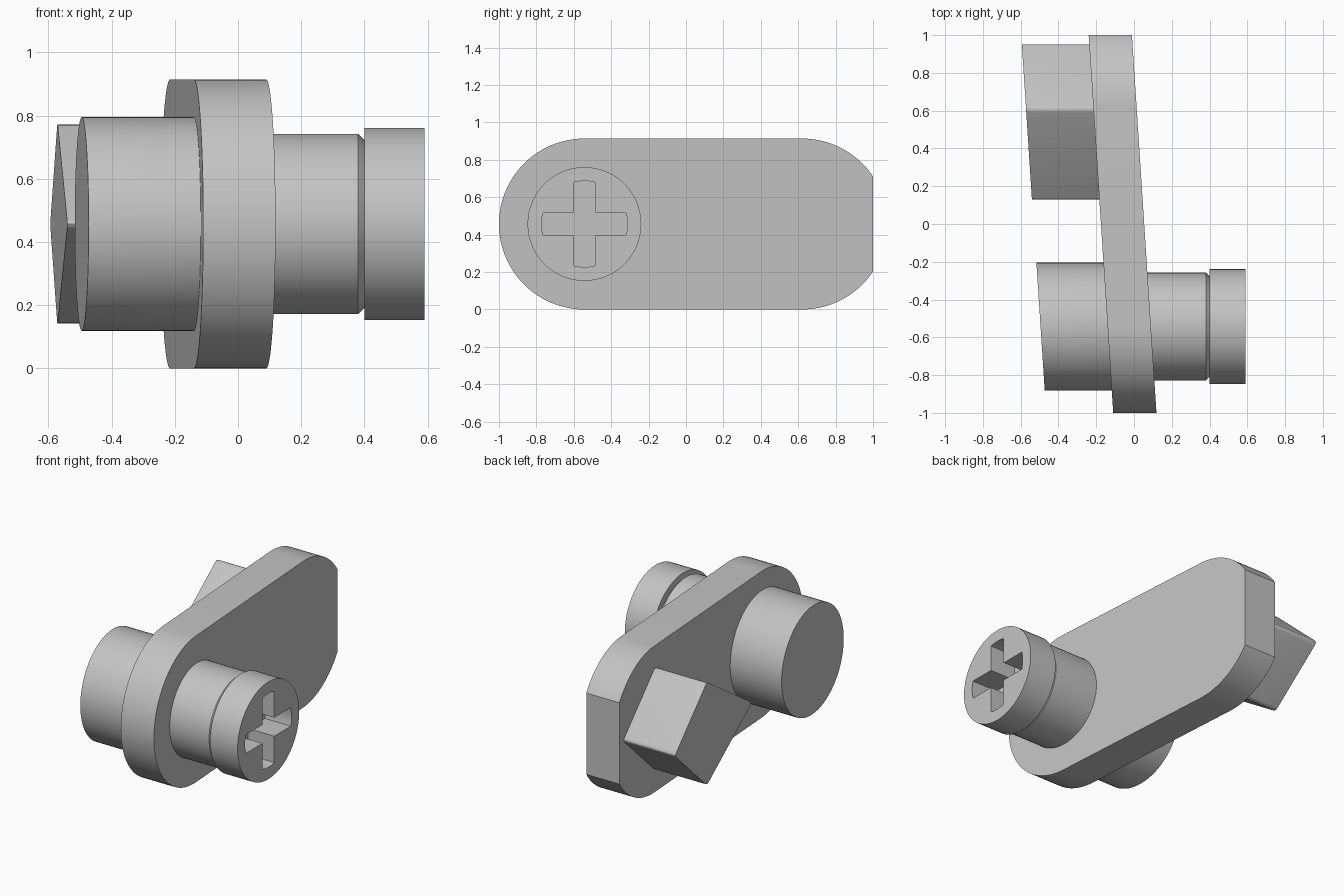
import bpy, bmesh
from math import sin, cos, asin, pi, sqrt, radians

cube = bpy.data.objects.get("Cube")
if cube:
    bpy.data.objects.remove(cube, do_unlink=True)

MID = 0.457      # height of the common centre line
PEG_Y = -0.543   # axis of the knob and the screw
SLOPE = -0.065   # lean of the plate: x shift per unit of y

grey = bpy.data.materials.new("plain grey")
grey.use_nodes = True
color = (0.55, 0.55, 0.55, 1)
grey.diffuse_color = color
grey.node_tree.nodes["Principled BSDF"].inputs["Base Color"].default_value = color


def arc(cy, cz, r, start, end, n):
    """Points of an arc in the y-z plane, angles in radians."""
    return [(cy + r * cos(start + (end - start) * i / n),
             cz + r * sin(start + (end - start) * i / n)) for i in range(n + 1)]


def finish(bm, name):
    bmesh.ops.recalc_face_normals(bm, faces=bm.faces)
    mesh = bpy.data.meshes.new(name)
    bm.to_mesh(mesh)
    bm.free()
    obj = bpy.data.objects.new(name, mesh)
    bpy.context.collection.objects.link(obj)
    mesh.materials.append(grey)
    return obj


def smooth(obj):
    bpy.ops.object.select_all(action='DESELECT')
    obj.select_set(True)
    bpy.context.view_layer.objects.active = obj
    bpy.ops.object.shade_smooth_by_angle(angle=radians(30))


def prism(name, outline, x0, x1, slope=0.0, round_end=0.0):
    """Extrude a y-z outline from x0 to x1 with both ends leaning by slope."""
    bm = bmesh.new()
    ends = [[bm.verts.new((x + slope * y, y, z)) for y, z in outline] for x in (x0, x1)]
    caps = [bm.faces.new(ring) for ring in ends]
    n = len(outline)
    for i in range(n):
        j = (i + 1) % n
        bm.faces.new((ends[0][i], ends[0][j], ends[1][j], ends[1][i]))
    if round_end:
        bmesh.ops.recalc_face_normals(bm, faces=bm.faces)
        bmesh.ops.bevel(bm, geom=list(caps[0].edges), offset=round_end,
                        segments=5, profile=0.5, affect='EDGES')
    return finish(bm, name)


def round_corners(corners, r, n=4):
    """Soften every corner of a polygon with a short quadratic curve."""
    result = []
    for k, (cy, cz) in enumerate(corners):
        sides = []
        for oy, oz in (corners[k - 1], corners[(k + 1) % len(corners)]):
            d = sqrt((oy - cy) ** 2 + (oz - cz) ** 2)
            sides.append((cy + (oy - cy) * r / d, cz + (oz - cz) * r / d))
        (ay, az), (by, bz) = sides
        for i in range(n + 1):
            t = i / n
            u = 1 - t
            result.append((u * u * ay + 2 * u * t * cy + t * t * by,
                           u * u * az + 2 * u * t * cz + t * t * bz))
    return result


# Leaning plate: round at the front, cut flat at the back
cut = asin(0.254 / MID)
outline = (arc(PEG_Y, MID, MID, pi / 2, 3 * pi / 2, 48)
           + arc(0.62, MID, MID, -pi / 2, -cut, 16)
           + arc(0.62, MID, MID, cut, pi / 2, 16))
smooth(prism("plate", outline, -0.175, 0.054, SLOPE))

# Round knob with a softened end
smooth(prism("round_knob", arc(PEG_Y, MID, 0.338, 0, 2 * pi, 72)[:-1],
             -0.06, -0.53, SLOPE, 0.035))

# Kite-shaped block with softened corners
kite = [(0.118, MID), (0.61, MID - 0.322), (0.96, MID), (0.61, MID + 0.322)]
smooth(prism("kite_block", round_corners(kite, 0.025), -0.06, -0.532, SLOPE, 0.022))

# Screw: shank with a chamfered neck, then the wider head
profile = [(0.0, 0.285), (0.38, 0.285), (0.4, 0.265), (0.4, 0.304), (0.59, 0.304)]
bm = bmesh.new()
rings = [[bm.verts.new((x, y, z)) for y, z in arc(PEG_Y, MID, r, 0, 2 * pi, 72)[:-1]]
         for x, r in profile]
for a, b in zip(rings, rings[1:]):
    for i in range(len(a)):
        bm.faces.new((a[i - 1], a[i], b[i], b[i - 1]))
bm.faces.new(rings[0])
bm.faces.new(rings[-1])
screw = finish(bm, "screw")

# Cross-shaped drive recess
half, reach = 0.058, 0.23
spread = asin(half / reach)
cross = []
for k in range(4):
    turn = k * pi / 2
    cross += arc(PEG_Y, MID, reach, turn - spread, turn + spread, 6)
    cross += arc(PEG_Y, MID, half * sqrt(2), turn + pi / 4, turn + pi / 4, 1)[:1]
cutter = prism("recess_cutter", cross, 0.4 + 0.01, 0.7)
cutter.hide_render = True
recess = screw.modifiers.new("recess", 'BOOLEAN')
recess.operation = 'DIFFERENCE'
recess.solver = 'EXACT'
recess.object = cutter
bpy.ops.object.select_all(action='DESELECT')
bpy.context.view_layer.objects.active = screw
screw.select_set(True)
bpy.ops.object.modifier_apply(modifier=recess.name)
bpy.data.objects.remove(cutter, do_unlink=True)
smooth(screw)
